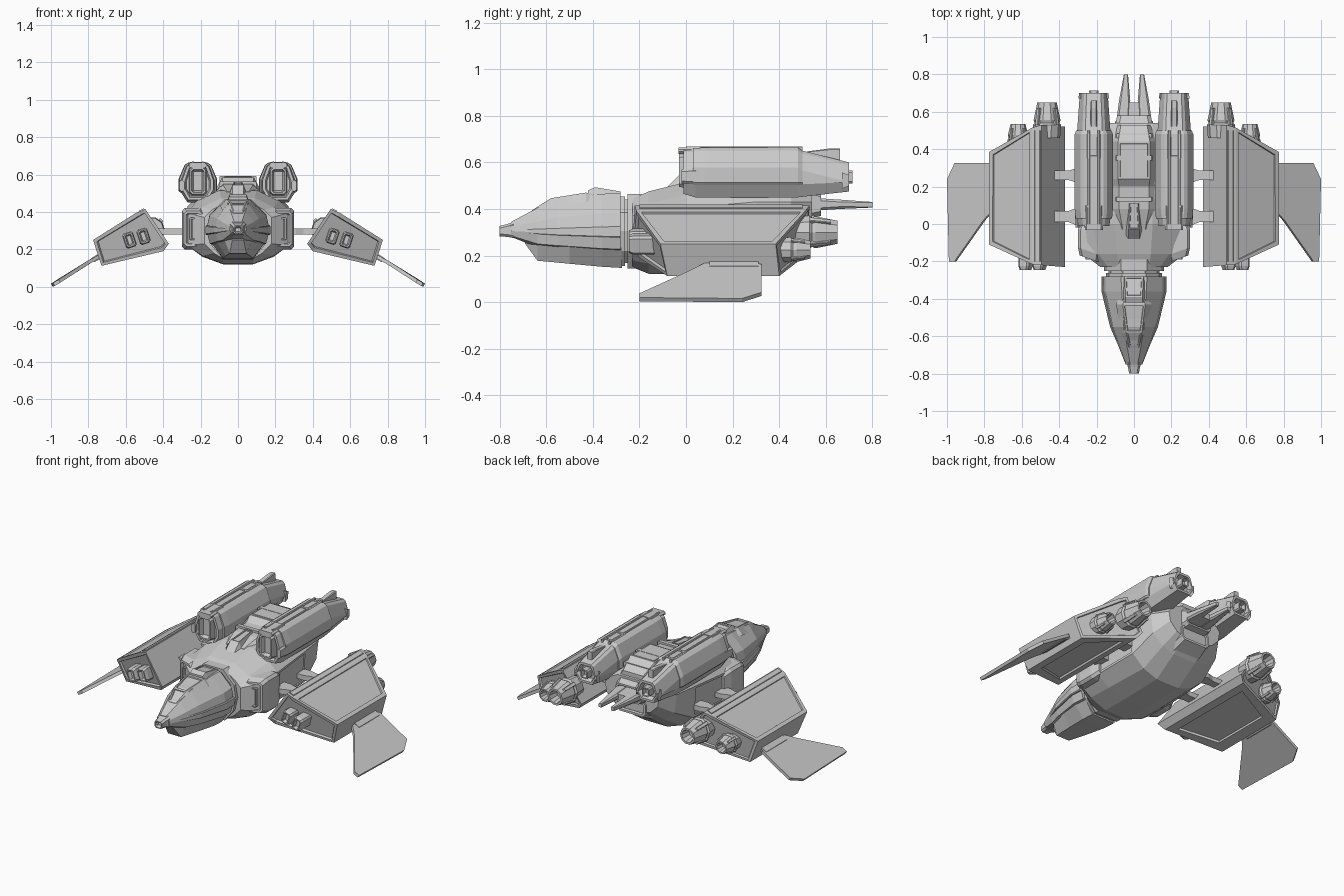
import bpy, bmesh
from math import sin, cos, pi, radians
from mathutils import Vector


def loft(name, rings, mirror=False, cuts=()):
    """Skin a list of equal-length rings, cap the ends, then inset panels.
    cuts: (direction, inset width, depth) applied to the largest face that way."""
    bm = bmesh.new()
    vs = [[bm.verts.new(p) for p in r] for r in rings]
    n = len(rings[0])
    for a, b in zip(vs, vs[1:]):
        for i in range(n):
            bm.faces.new((a[i], a[(i + 1) % n], b[(i + 1) % n], b[i]))
    bm.faces.new(vs[0])
    bm.faces.new(vs[-1])
    bmesh.ops.recalc_face_normals(bm, faces=bm.faces)
    for d, w, depth in cuts:
        bm.normal_update()
        d = Vector(d).normalized()
        f = max((f for f in bm.faces if f.normal.dot(d) > 0.75), key=lambda f: f.calc_area())
        bmesh.ops.inset_individual(bm, faces=[f], thickness=w, depth=0)
        bmesh.ops.inset_individual(bm, faces=[f], thickness=abs(depth) * 0.4, depth=depth)
    me = bpy.data.meshes.new(name)
    bm.to_mesh(me)
    bm.free()
    ob = bpy.data.objects.new(name, me)
    bpy.context.collection.objects.link(ob)
    if mirror:
        ob.modifiers.new("Mirror", 'MIRROR').use_mirror_merge = False
    return ob


def sym(y, half):
    """Closed cross-section from its right half (x, z), top to bottom."""
    return [(x, y, z) for x, z in half] + [(-x, y, z) for x, z in reversed(half)]


def crect(y, cx, cz, hw, hh, c=0.01, roll=0):
    """Chamfered rectangle section facing along y."""
    pts = [(hw - c, hh), (hw, hh - c), (hw, c - hh), (hw - c, -hh),
           (c - hw, -hh), (-hw, c - hh), (-hw, hh - c), (c - hw, hh)]
    s, k = sin(radians(roll)), cos(radians(roll))
    return [(cx + x * k - z * s, y, cz + x * s + z * k) for x, z in pts]


def lathe(name, cx, cz, prof, n=10):
    loft(name, [[(cx + r * cos(2 * pi * i / n), y, cz + r * sin(2 * pi * i / n))
                 for i in range(n)] for y, r in prof], True)


def box(name, x0, x1, y0, y1, z0, z1, c=0.006, mirror=False, cuts=()):
    a = ((x0 + x1) / 2, (z0 + z1) / 2, (x1 - x0) / 2, (z1 - z0) / 2, c)
    return loft(name, [crect(y0, *a), crect(y1, *a)], mirror, cuts)


FRONT, BACK, UP = (0, -1, 0), (0, 1, 0), (0, 0, 1)

# Upper nose, chin block and canopy
loft("nose", [
    sym(-0.75, [(0.02, 0.345), (0.042, 0.325), (0.045, 0.305), (0.035, 0.285), (0.02, 0.28)]),
    sym(-0.637, [(0.04, 0.405), (0.082, 0.345), (0.09, 0.30), (0.08, 0.25), (0.045, 0.235)]),
    sym(-0.55, [(0.055, 0.445), (0.112, 0.365), (0.122, 0.305), (0.11, 0.243), (0.06, 0.225)]),
    sym(-0.36, [(0.065, 0.465), (0.152, 0.38), (0.170, 0.305), (0.15, 0.23), (0.075, 0.215)]),
    sym(-0.28, [(0.07, 0.467), (0.152, 0.385), (0.168, 0.305), (0.147, 0.228), (0.08, 0.21)])])
loft("nose_chin", [sym(-0.69, [(0.03, 0.27), (0.03, 0.25)]), sym(-0.637, [(0.072, 0.25), (0.045, 0.178)]),
                   sym(-0.5, [(0.118, 0.245), (0.065, 0.165)]), sym(-0.36, [(0.143, 0.235), (0.08, 0.152)]),
                   sym(-0.275, [(0.14, 0.235), (0.08, 0.147)])])
loft("nose_tip", [crect(-0.80, 0, 0.305, 0.026, 0.022), crect(-0.765, 0, 0.308, 0.032, 0.028),
                  crect(-0.74, 0, 0.31, 0.042, 0.035)], cuts=[(FRONT, 0.006, -0.02)])
loft("nose_side_rail", [crect(-0.74, 0.038, 0.305, 0.008, 0.008, 0.003), crect(-0.55, 0.118, 0.303, 0.01, 0.018, 0.004),
                        crect(-0.36, 0.164, 0.303, 0.01, 0.025, 0.005),
                        crect(-0.28, 0.163, 0.303, 0.01, 0.027, 0.005)], True)
loft("canopy", [sym(-0.66, [(0.025, 0.395), (0.048, 0.375)]),
                sym(-0.58, [(0.042, 0.446), (0.075, 0.395)]),
                sym(-0.43, [(0.06, 0.470), (0.095, 0.43)]),
                sym(-0.40, [(0.05, 0.466), (0.085, 0.43)])],
     cuts=[(UP, 0.012, -0.008), ((0, -1, 0.8), 0.01, -0.006)])
loft("canopy_hatch", [sym(-0.42, [(0.045, 0.48), (0.06, 0.45)]),
                      sym(-0.39, [(0.045, 0.493), (0.062, 0.45)]),
                      sym(-0.28, [(0.05, 0.475), (0.062, 0.45)])], cuts=[(UP, 0.012, -0.006)])

# Neck rings joining nose and hull
for i, (y0, y1, s) in enumerate([(-0.285, -0.262, 0.93), (-0.262, -0.25, 0.85), (-0.25, -0.19, 1.0)]):
    half = [(0.07 * s, 0.305 + 0.16 * s), (0.145 * s, 0.385), (0.16 * s, 0.305),
            (0.14 * s, 0.22), (0.08 * s, 0.305 - 0.16 * s)]
    loft(f"neck_ring_{i}", [sym(y0, half), sym(y1, half)])

# Main hull with a flat keel that rises sharply at the tail
loft("hull", [
    sym(-0.23, [(0.08, 0.445), (0.14, 0.41), (0.18, 0.37), (0.18, 0.23), (0.13, 0.18), (0.08, 0.15)]),
    sym(-0.16, [(0.09, 0.475), (0.19, 0.425), (0.27, 0.395), (0.27, 0.22), (0.19, 0.165), (0.08, 0.122)]),
    sym(0.0, [(0.10, 0.515), (0.22, 0.46), (0.275, 0.405), (0.27, 0.22), (0.19, 0.16), (0.08, 0.12)]),
    sym(0.30, [(0.10, 0.53), (0.22, 0.48), (0.27, 0.43), (0.26, 0.23), (0.18, 0.16), (0.08, 0.125)]),
    sym(0.45, [(0.10, 0.53), (0.21, 0.48), (0.25, 0.43), (0.235, 0.31), (0.16, 0.25), (0.08, 0.225)]),
    sym(0.54, [(0.10, 0.50), (0.16, 0.47), (0.19, 0.43), (0.18, 0.37), (0.13, 0.32), (0.07, 0.30)])],
    cuts=[((1, 0, 0), 0.02, -0.006), ((-1, 0, 0), 0.02, -0.006)])

# Square side intakes, front faces swept back
intake = []
for y, hw, hh, x in [(-0.2, 0.05, 0.095, 0.24), (-0.16, 0.058, 0.11, 0.242),
                     (-0.03, 0.058, 0.11, 0.242), (0.02, 0.045, 0.09, 0.235)]:
    intake.append([(px, py + (px - 0.2) * (0.35 if y < -0.1 else 0), pz)
                   for px, py, pz in crect(y, x, 0.31, hw, hh, 0.015)])
loft("side_intake", intake, True, [(FRONT, 0.014, -0.03)])
loft("intake_core", [crect(-0.19, 0.24, 0.31, 0.018, 0.06, 0.005), crect(-0.1, 0.24, 0.31, 0.018, 0.065, 0.005)],
     True, [(FRONT, 0.007, -0.01)])

# Stepped dorsal deck
loft("dorsal_deck", [sym(-0.03, [(0.06, 0.51), (0.10, 0.48)]), sym(0.08, [(0.08, 0.545), (0.13, 0.5)]),
                     sym(0.2, [(0.08, 0.555), (0.13, 0.5)]), sym(0.24, [(0.085, 0.585), (0.13, 0.5)]),
                     sym(0.44, [(0.085, 0.585), (0.13, 0.5)]), sym(0.53, [(0.07, 0.53), (0.11, 0.47)])],
     cuts=[(UP, 0.015, 0.005)])
loft("dorsal_sensor", [sym(-0.08, [(0.03, 0.495), (0.055, 0.465)]), sym(-0.03, [(0.03, 0.545), (0.055, 0.47)]),
                       sym(0.11, [(0.022, 0.56), (0.04, 0.5)])], cuts=[(UP, 0.008, -0.006)])
for i, y in enumerate((0.12, 0.34, 0.46)):
    box(f"deck_rib_{i}", -0.1, 0.1, y, y + 0.025, 0.52, 0.562 + 0.03 * (i == 1))

# Tail block, belly exhaust and twin spikes
loft("tail_block", [crect(0.48, 0, 0.43, 0.11, 0.08, 0.02), crect(0.58, 0, 0.42, 0.09, 0.05, 0.02)],
     cuts=[(BACK, 0.012, -0.03)])
loft("belly_exhaust", [crect(0.38, 0, 0.27, 0.13, 0.07, 0.03), crect(0.55, 0, 0.33, 0.10, 0.05, 0.02)],
     cuts=[(BACK, 0.015, -0.03)])
loft("tail_spike_web", [crect(0.55, 0, 0.42, 0.09, 0.024), crect(0.65, 0, 0.42, 0.065, 0.018)])
loft("tail_spike", [crect(0.55, 0.058, 0.42, 0.036, 0.027), crect(0.66, 0.05, 0.42, 0.03, 0.02),
                    crect(0.80, 0.043, 0.418, 0.011, 0.012, 0.003)], True)


# Upper twin pods
def pod(y, w, top, bot, drop=0.055, foot=0.06):
    half = [(0.05 * w, top), (0.068 * w, top - 0.012), (0.098 * w, top - 0.085), (0.098 * w, bot + drop), (foot * w, bot)]
    return [(x + 0.215, py, z) for x, py, z in sym(y, half)]


loft("upper_pod", [pod(-0.01, 0.85, 0.655, 0.465), pod(0.04, 0.92, 0.658, 0.45),
                   pod(0.48, 0.92, 0.655, 0.45), pod(0.70, 0.76, 0.60, 0.475)],
     True, [(FRONT, 0.015, -0.02), (BACK, 0.016, -0.03)])
loft("pod_armour", [pod(y, w, t, 0.503, 0.01, 0.09) for y, w, t in
                    ((0.03, 1.0, 0.662), (0.08, 1.04, 0.663), (0.48, 1.04, 0.663), (0.50, 0.96, 0.65))], True)
loft("pod_cheek", [crect(-0.02, 0.30, 0.54, 0.013, 0.03), crect(0.09, 0.303, 0.54, 0.013, 0.037)], True)
loft("pod_muzzle", [crect(-0.03, 0.215, 0.565, 0.042, 0.07, 0.014), crect(0.03, 0.215, 0.565, 0.05, 0.08, 0.014)],
     True, [(FRONT, 0.010, -0.025)])
loft("pod_brow", [crect(-0.033, 0.215, 0.65, 0.048, 0.014), crect(0.1, 0.215, 0.653, 0.05, 0.014)], True)
box("pod_exhaust", 0.19, 0.24, 0.66, 0.715, 0.51, 0.565, 0.008, True, [(BACK, 0.008, -0.02)])
for s in (-1, 1):
    x = 0.215 + s * 0.026
    box("pod_top_rail", x - 0.007, x + 0.007, 0.0, 0.5, 0.65, 0.669, 0.003, True)
box("pod_vent", 0.178, 0.252, 0.35, 0.48, 0.645, 0.667, 0.004, True, [(UP, 0.02, -0.01)])
loft("pod_fin", [crect(0.52, 0.215, 0.635, 0.016, 0.012, 0.003), crect(0.62, 0.215, 0.63, 0.018, 0.03, 0.005),
                 crect(0.66, 0.215, 0.625, 0.016, 0.034, 0.005)], True)

# Struts carrying the wings
for y, r in ((0.04, 0.03), (0.26, 0.025)):
    loft("wing_strut", [[(x, y + dy * k, 0.295 + dz) for dy, dz in ((-r, -0.016), (r, -0.016), (r, 0.016), (-r, 0.016))]
                        for x, k in ((0.25, 1.5), (0.31, 1.5), (0.35, 1), (0.43, 1))], True)

# Wing nacelle: section corners with their own front and back y
W = [(0.37, 0.23, -0.23, 0.52), (0.495, 0.415, -0.22, 0.53), (0.545, 0.395, -0.215, 0.515), (0.775, 0.25, -0.11, 0.385),
     (0.73, 0.112, -0.08, 0.40), (0.40, 0.19, -0.20, 0.50)]
loft("wing_nacelle", [[(x, f, z) for x, z, f, b in W], [(x, b, z) for x, z, f, b in W]], True,
     [((0.55, 0, 0.83), 0.028, -0.008), ((-0.2, 0, -1), 0.08, -0.012), (FRONT, 0.022, -0.012), (BACK, 0.02, -0.01)])
loft("wing_rib", [crect(y, 0.515, 0.407, 0.016, 0.006, 0.002, -24) for y in (-0.2, 0.5)], True)

# Wing guns
for x, z in ((0.505, 0.27), (0.58, 0.25)):
    loft("wing_gun", [crect(-0.245, x, z, 0.024, 0.036, 0.01, -18), crect(-0.225, x, z, 0.03, 0.042, 0.01, -18),
                      crect(-0.12, x, z, 0.03, 0.042, 0.01, -18)], True, [(FRONT, 0.007, -0.02)])

# Wing engines with hollow nozzles
for x, z, y, s in ((0.465, 0.30, 0.50, 1.0), (0.62, 0.225, 0.42, 0.76)):
    lathe("wing_engine", x, z, [(y - 0.04, 0.07 * s), (y + 0.03, 0.075 * s), (y + 0.04, 0.066 * s), (y + 0.055, 0.072 * s),
                                (y + 0.15 * s, 0.052 * s), (y + 0.15 * s, 0.04 * s), (y + 0.09 * s, 0.03 * s)])
    for a in range(0, 360, 90):
        dx, dz = 0.066 * s * cos(radians(a + 45)), 0.066 * s * sin(radians(a + 45))
        loft("engine_clamp", [crect(y + 0.03, x + dx, z + dz, 0.012 * s, 0.016 * s, 0.003, a - 45),
                              crect(y + 0.12 * s, x + dx * 0.86, z + dz * 0.86, 0.01 * s, 0.012 * s, 0.003, a - 45)], True)

# Forward-swept winglets
tip = [(0.735, 0.09, 0.165), (0.80, 0.02, 0.13), (0.955, -0.2, 0.03), (0.985, -0.2, 0.012),
       (0.995, 0.24, 0.008), (0.955, 0.325, 0.035), (0.76, 0.325, 0.155), (0.735, 0.25, 0.17)]
loft("winglet", [[(x - 0.005 * s, y, z - 0.008 * s) for x, y, z in tip] for s in (1, -1)], True)
loft("winglet_hinge", [crect(y, 0.755, 0.155, 0.025, 0.014, 0.004, -33) for y in (0.10, 0.31)], True)
